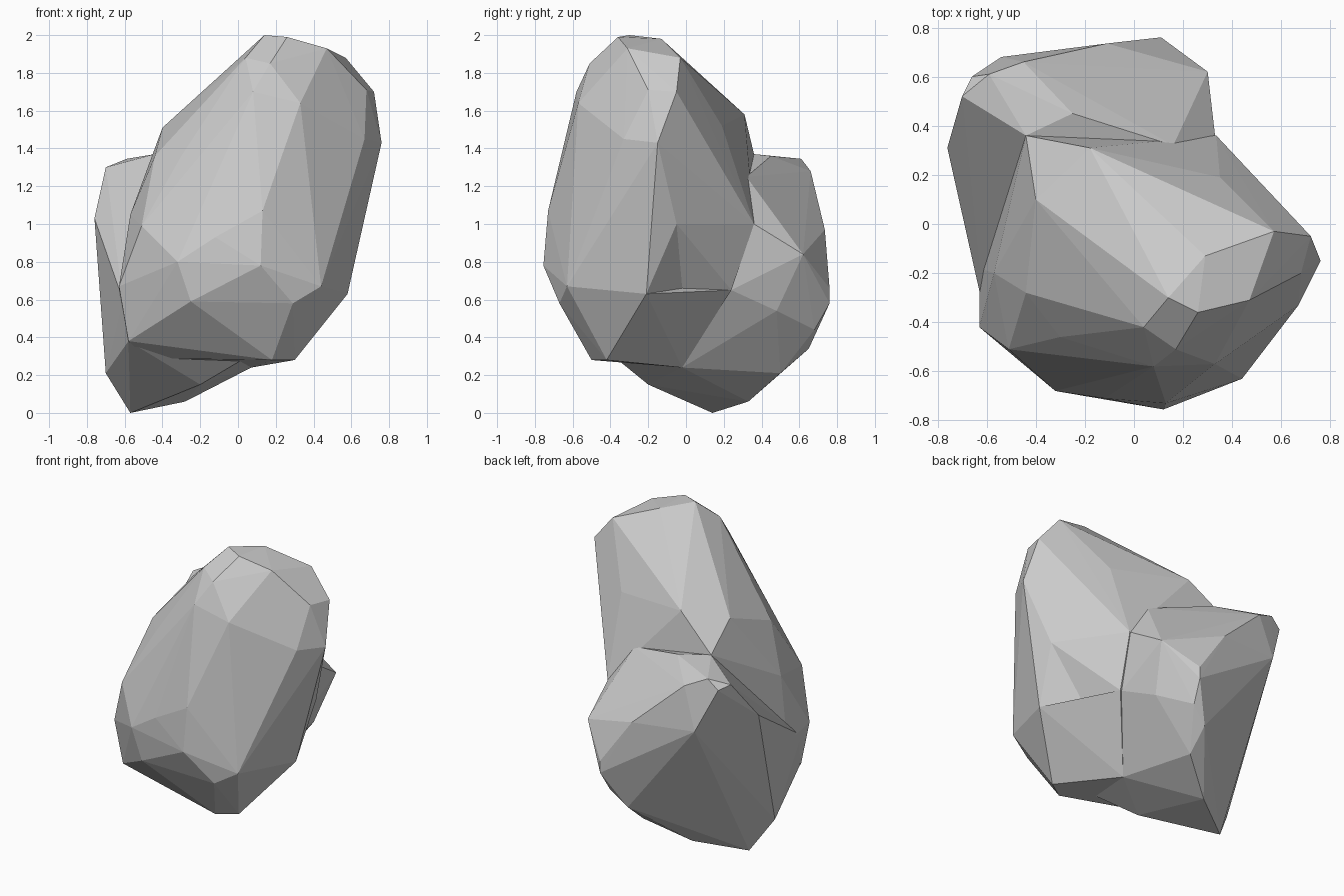
import bpy, bmesh
from mathutils import Vector


def hull(name, pts, dents=()):
    """Faceted stone chunk wrapped around corner points, with pushed-in facets."""
    bm = bmesh.new()
    for p in pts:
        bm.verts.new(p)
    bmesh.ops.convex_hull(bm, input=bm.verts[:])
    loose = [v for v in bm.verts if not v.link_faces]
    bmesh.ops.delete(bm, geom=loose, context='VERTS')
    bmesh.ops.recalc_face_normals(bm, faces=bm.faces[:])
    for d in map(Vector, dents):
        bm.normal_update()
        # facet whose plane lies closest outside the dent point
        face = min(bm.faces, key=lambda f: abs((d - f.verts[0].co).dot(f.normal))
                   + 0.3 * (d - f.calc_center_median()).length)
        centre = bmesh.ops.poke(bm, faces=[face])['verts'][0]
        centre.co = d
    me = bpy.data.meshes.new(name)
    bm.to_mesh(me)
    bm.free()
    ob = bpy.data.objects.new(name, me)
    bpy.context.collection.objects.link(ob)
    return ob


# tall leaning main boulder
boulder = hull("boulder", [
    # crown
    (.14, -.30, 2.0), (.26, -.36, 1.99), (.29, -.13, 1.98), (.47, -.31, 1.93),
    (.57, -.03, 1.88), (.04, -.42, 1.88), (.17, -.51, 1.85),
    # shoulders
    (.72, -.05, 1.70), (.68, -.20, 1.71), (.76, -.15, 1.43), (.67, -.33, 1.45),
    (.33, -.57, 1.64), (.08, -.58, 1.70), (-.18, .31, 1.58), (-.40, .10, 1.51),
    (.35, .19, 1.52), (.16, .32, 1.26), (-.44, .36, 1.37), (-.30, -.46, 1.36),
    (-.44, -.28, 1.36),
    # waist
    (.63, 0, 1.33), (.13, -.73, 1.07), (.62, -.05, 1.0), (.335, .36, 1.0),
    (-.12, -.71, .93), (-.51, -.51, .99), (-.57, -.20, 1.05),
    (.12, -.755, .78), (-.32, -.68, .80), (-.63, -.42, .67), (-.63, -.18, .62),
    # underside
    (.44, -.63, .67), (.58, -.21, .63), (.31, .24, .65), (.29, -.67, .58),
    (-.25, -.67, .59), (-.58, -.40, .38), (.30, -.42, .28), (.18, -.50, .28),
    (.02, -.36, .28), (-.48, -.28, .29), (.07, -.02, .24),
], dents=[(.40, -.02, .66)])

# lower lobe at the back left
lobe = hull("back_lobe", [
    # top ledge
    (-.59, .61, 1.345), (-.70, .52, 1.30), (-.66, .60, 1.28), (-.45, .66, 1.28),
    (-.25, .45, 1.36), (-.44, .36, 1.37), (.16, .32, 1.25),
    # sides
    (-.76, .31, 1.03), (-.54, .68, 1.0), (-.11, .735, .97), (.30, .62, .84),
    (.33, .36, 1.0), (.11, .76, .66), (.11, .76, .58), (.23, .48, .54),
    (.30, .24, .65), (-.61, -.36, .60), (-.63, -.18, .60),
    # base
    (.09, .68, .44), (-.02, .65, .34), (-.03, .50, .21), (-.28, .33, .06),
    (-.57, .14, 0), (-.70, .05, .21), (-.58, -.39, .38), (-.48, -.29, .29),
    (-.20, -.20, .15), (.07, -.02, .24), (.02, -.36, .28),
])

# fuse the two chunks into one stone
mod = boulder.modifiers.new("fuse", 'BOOLEAN')
mod.operation = 'UNION'
mod.solver = 'EXACT'
mod.object = lobe
bpy.context.view_layer.objects.active = boulder
bpy.ops.object.modifier_apply(modifier=mod.name)
bpy.data.objects.remove(lobe)
